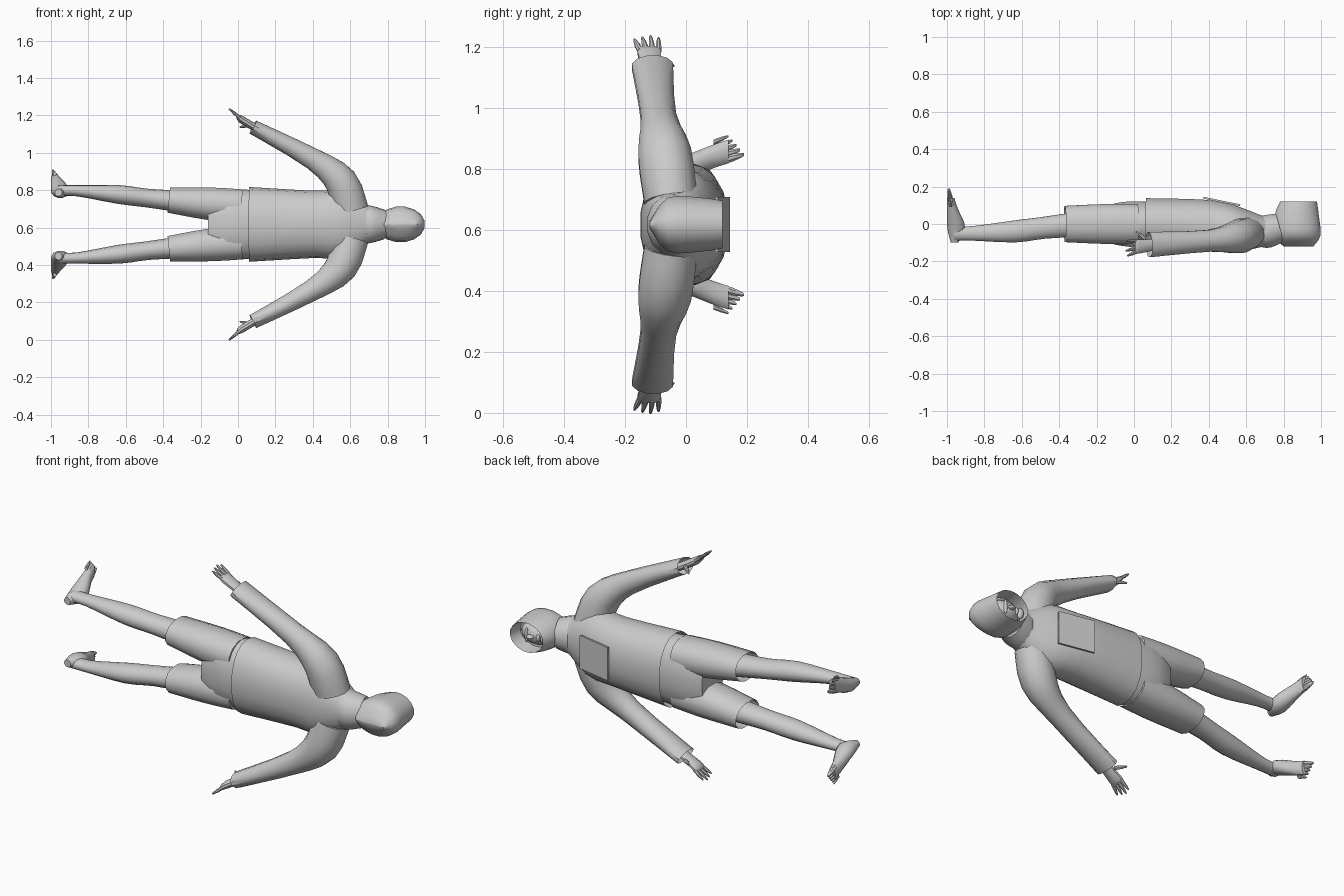
import bpy, bmesh, math
from mathutils import Matrix, Vector

cube = bpy.data.objects.get("Cube")
if cube:
    bpy.data.objects.remove(cube)

MIDDLE = Vector((0, 0, .617))     # height of the body's symmetry plane
ALONG, FORWARD = Vector((1, 0, 0)), Vector((0, 1, 0))

grey = bpy.data.materials.new("plain_grey")
grey.use_nodes = True
grey.diffuse_color = (.6, .6, .6, 1)
grey.node_tree.nodes["Principled BSDF"].inputs["Base Color"].default_value = grey.diffuse_color


def finish(name, bm):
    bmesh.ops.recalc_face_normals(bm, faces=bm.faces)
    mesh = bpy.data.meshes.new(name)
    bm.to_mesh(mesh)
    bm.free()
    mesh.materials.append(grey)
    part = bpy.data.objects.new(name, mesh)
    bpy.context.collection.objects.link(part)
    bpy.ops.object.select_all(action='DESELECT')
    part.select_set(True)
    bpy.context.view_layer.objects.active = part
    bpy.ops.object.shade_smooth_by_angle(angle=math.radians(40))


def smooth_stations(keys, steps):
    """Curve through the key stations, with a few rings between each pair."""
    keys = [Vector(key) for key in keys]
    padded = [keys[0], *keys, keys[-1]]
    result = []
    for before, start, end, after in zip(padded, padded[1:], padded[2:], padded[3:]):
        leave, arrive = (end - before) / 2, (after - start) / 2
        for step in range(steps):
            t = step / steps
            ease = t * t * (3 - 2 * t)
            result.append(start.lerp(end, ease) + leave * t * (1 - t) ** 2
                          - arrive * t * t * (1 - t))
    return result + [keys[-1]]


def tube(name, keys, mirror=1, sides=14, power=1, axis=FORWARD, hollow=False, steps=3):
    """Loft through stations: x, y, depth radius, width radius, sideways offset."""
    bm = bmesh.new()
    stations = smooth_stations(keys, steps)
    centres = [MIDDLE + Vector((s[0], s[1], s[4] * mirror)) for s in stations]
    rings = []
    for i, centre in enumerate(centres):
        path = centres[min(i + 1, len(centres) - 1)] - centres[max(i - 1, 0)]
        if axis is ALONG:
            path = FORWARD
        deep = (axis - path * axis.dot(path) / path.length_squared).normalized()
        wide = path.cross(deep).normalized()
        ring = []
        for k in range(sides):
            angle = math.tau * (k + .5) / sides
            u, v = (math.copysign(abs(f(angle)) ** power, f(angle)) for f in (math.cos, math.sin))
            ring.append(bm.verts.new(centre + deep * u * stations[i][2] + wide * v * stations[i][3]))
        rings.append(ring)
    if hollow:       # fold the cloth inwards at the first ring
        lining = [bm.verts.new(centres[steps].lerp(v.co, .8)) for v in rings[steps]]
        rings.insert(0, lining)
    for ring, following in zip(rings, rings[1:]):
        for k in range(sides):
            bm.faces.new((ring[k - 1], ring[k], following[k], following[k - 1]))
    bm.faces.new(rings[0])
    bm.faces.new(rings[-1])
    finish(name, bm)


def ball(name, place, size):
    bm = bmesh.new()
    matrix = Matrix.LocRotScale(MIDDLE + Vector(place), None, Vector(size))
    bmesh.ops.create_uvsphere(bm, u_segments=16, v_segments=10, radius=1, matrix=matrix)
    finish(name, bm)


def digit(name, root, tip, radius, mirror, axis):
    """Tapered finger or toe; points are x, y, sideways offset."""
    root, tip = Vector(root), Vector(tip)
    keys = []
    for t in (0, .5, .9, 1):
        x, y, w = root.lerp(tip, t)
        r = radius * math.sqrt(1.1 - t * t)
        keys.append((x, y, r, r, w))
    tube(name, keys, mirror, sides=8, axis=axis, steps=1)


# Jacket, open at the hem, with its collar
tube("jacket_body", [(.06, 0, .14, .2, 0), (.4, -.01, .14, .18, 0), (.56, -.03, .12, .18, 0),
                     (.7, -.04, .08, .1, 0), (.76, -.03, .07, .07, 0)],
     sides=18, power=.9, hollow=True)
tube("collar", [(.67, -.05, .08, .1, 0), (.71, -.04, .09, .1, 0), (.78, -.02, .08, .08, 0)])
tube("neck", [(.7, -.02, .06, .06, 0), (.84, .01, .05, .05, 0)])

# Flat square on the chest, leaning back with the body
bm = bmesh.new()
lean = Matrix.Rotation(-.2, 3, 'Z').to_quaternion()
bmesh.ops.create_cube(bm, size=1, matrix=Matrix.LocRotScale(
    MIDDLE + Vector((.47, .12, 0)), lean, Vector((.2, .01, .18))))
finish("chest_panel", bm)

# Hood, open over the face
tube("hood", [(.88, .12, .1, .08, 0), (.87, .05, .12, .09, 0), (.87, -.06, .13, .09, 0),
              (.88, -.12, .08, .01, 0)], sides=16, axis=ALONG, hollow=True)
ball("face", (.87, .03, 0), (.09, .07, .06))
ball("nose", (.87, .1, 0), (.02, .02, .01))
ball("lips", (.83, .09, 0), (.01, .01, .02))
ball("chin", (.8, .08, 0), (.02, .02, .03))
ball("brow", (.9, .09, 0), (.01, .01, .04))

# Top of the shorts
tube("shorts_hips", [(.12, 0, .12, .18, 0), (-.06, 0, .12, .19, 0), (-.16, 0, .09, .17, 0)],
     sides=18, power=.9)

for label, side in (("left", 1), ("right", -1)):
    # Sleeve, hollow at the cuff
    tube(label + "_sleeve", [(.08, -.11, .07, .04, .52), (.4, -.09, .06, .06, .35),
                             (.55, -.07, .09, .09, .23), (.6, -.05, .09, .1, .08)],
         side, sides=12, hollow=True)

    # Hand, four fingers fanned across it, and thumb
    tube(label + "_hand", [(.12, -.11, .03, .02, .5), (.02, -.12, .04, .02, .56),
                           (0, -.12, .04, .01, .58)], side, sides=10)
    for n in range(4):
        spread = (n - 1.5) / 1.5
        reach = 1 - .2 * abs(spread - .2)
        digit(f"{label}_finger_{n + 1}", (.01, -.12 + .03 * spread, .57),
              (.01 - .06 * reach, -.13 + .04 * spread, .57 + .05 * reach), .01, side, FORWARD)
    digit(label + "_thumb", (.06, -.08, .53), (.01, -.04, .52), .01, side, FORWARD)

    # Shorts leg, hollow at the hem
    tube(label + "_shorts_leg", [(-.37, 0, .1, .07, .13), (-.15, 0, .11, .09, .11),
                                 (.02, 0, .11, .09, .1)], side, sides=12, power=.9, hollow=True)

    # Bare leg: thigh, knee, calf, ankle, heel
    tube(label + "_leg", [(-.28, 0, .07, .06, .12), (-.48, -.02, .06, .05, .14),
                          (-.64, -.04, .06, .05, .16), (-.86, -.05, .04, .03, .18),
                          (-.96, -.05, .04, .03, .18)], side)

    # Foot from heel to ball, and five toes
    tube(label + "_foot", [(-.96, -.1, .02, .02, .17), (-.95, -.02, .05, .04, .18),
                           (-.97, .08, .03, .04, .22), (-.98, .14, .02, .04, .24)],
         side, sides=12, axis=ALONG)
    for n in range(5):
        t = n / 4
        digit(f"{label}_toe_{n + 1}", (-.98, .12 - .03 * t, .21 + .06 * t),
              (-.99, .19 - .05 * t, .23 + .06 * t), .015 - .006 * t, side, ALONG)
